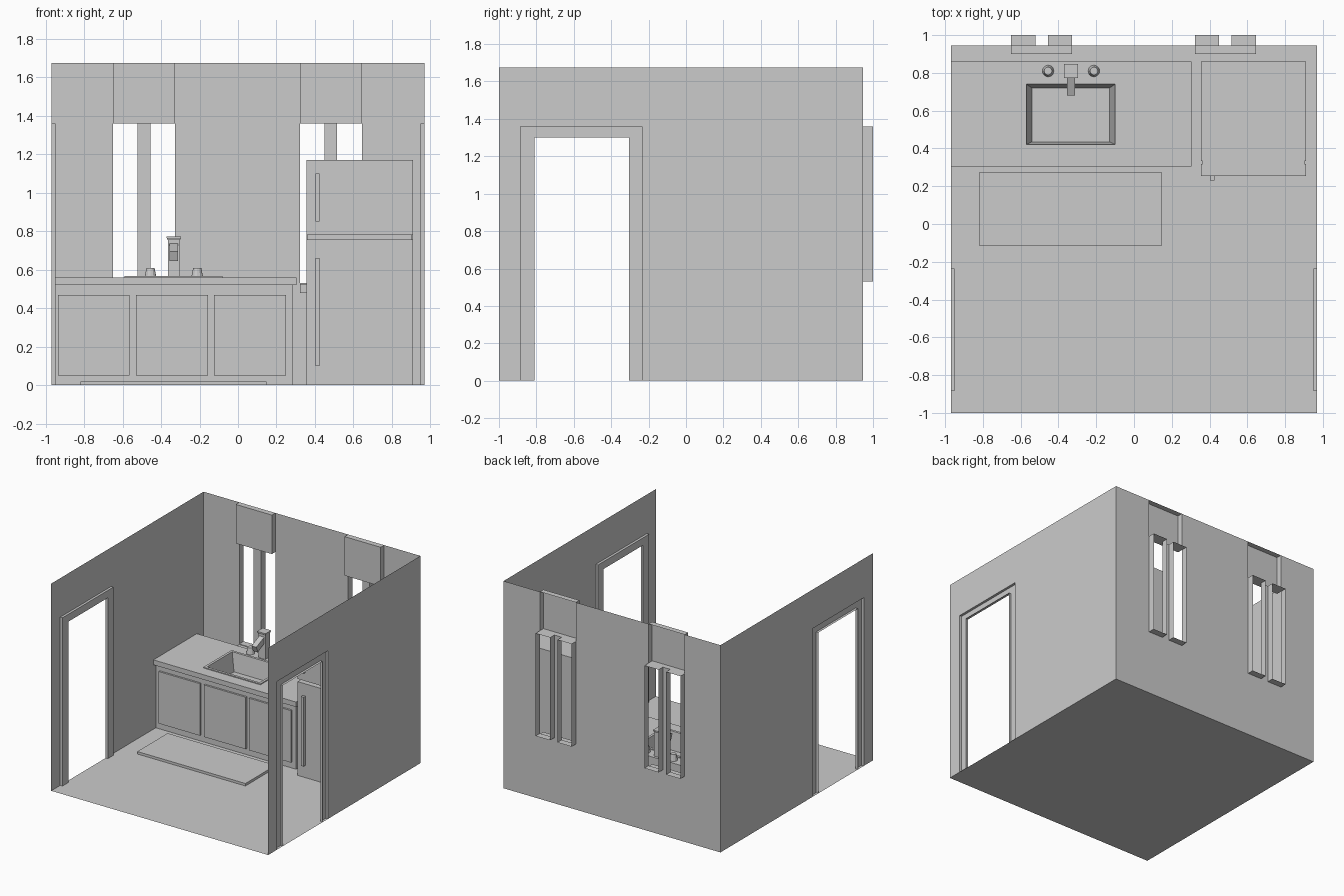
import bpy, bmesh, math

if "Cube" in bpy.data.objects:
    bpy.data.objects.remove(bpy.data.objects["Cube"])

X, YF, YB, H = 0.97, -1.0, 0.945, 1.675   # room limits


def finish(name, bm, recalc=True):
    bmesh.ops.remove_doubles(bm, verts=bm.verts, dist=1e-5)
    if recalc:
        bmesh.ops.recalc_face_normals(bm, faces=bm.faces)
    me = bpy.data.meshes.new(name)
    bm.to_mesh(me)
    bm.free()
    ob = bpy.data.objects.new(name, me)
    bpy.context.collection.objects.link(ob)
    return ob


def loft(name, loops, closed=True, cap_start=False, cap_end=False, ring=False):
    """Skin a series of point loops with quads."""
    bm = bmesh.new()
    vs = [[bm.verts.new(p) for p in lp] for lp in loops]
    n = len(vs[0])
    pairs = list(zip(vs, vs[1:])) + ([(vs[-1], vs[0])] if ring else [])
    for a, b in pairs:
        for i in range(n if closed else n - 1):
            j = (i + 1) % n
            bm.faces.new((a[i], a[j], b[j], b[i]))
    if cap_start:
        bm.faces.new(vs[0][::-1])
    if cap_end:
        bm.faces.new(vs[-1])
    return finish(name, bm)


def rect_z(x0, x1, y0, y1, z):
    return [(x0, y0, z), (x1, y0, z), (x1, y1, z), (x0, y1, z)]


def rect_y(x0, x1, z0, z1, y):
    return [(x0, y, z0), (x1, y, z0), (x1, y, z1), (x0, y, z1)]


def box(name, x0, x1, y0, y1, z0, z1):
    return loft(name, [rect_z(x0, x1, y0, y1, z0), rect_z(x0, x1, y0, y1, z1)],
                cap_start=True, cap_end=True)


def wall(name, us, vs, holes, place):
    """Thin sheet wall on a grid, leaving out the cells listed in holes."""
    bm = bmesh.new()
    for i in range(len(us) - 1):
        for j in range(len(vs) - 1):
            if (i, j) not in holes:
                q = [(us[i], vs[j]), (us[i + 1], vs[j]),
                     (us[i + 1], vs[j + 1]), (us[i], vs[j + 1])]
                bm.faces.new([bm.verts.new(place(u, v)) for u, v in q])
    return finish(name, bm, recalc=False)


# floor sheet and back wall with window openings
wall("floor", [-X, X], [YF, YB], [], lambda u, v: (u, v, 0))
wall("back_wall",
     [-X, -0.65, -0.522, -0.455, -0.328, 0.323, 0.45, 0.515, 0.645, X],
     [0, 0.53, 1.36, H],
     [(1, 1), (3, 1), (5, 1), (7, 1)] + [(i, 2) for i in (1, 2, 3, 5, 6, 7)],
     lambda u, v: (u, YB, v))

# side walls with doorways and raised door frames
for s, side in ((-1, "left"), (1, "right")):
    wall(side + "_wall", [YF, -0.885, -0.235, YB], [0, 1.36, H], [(1, 0)],
         lambda u, v: (s * X, u, v))

    def arch(x, y0, y1, top):
        return [(s * x, y0, 0), (s * x, y0, top), (s * x, y1, top), (s * x, y1, 0)]
    outer, inner = (-0.885, -0.235, 1.36), (-0.81, -0.305, 1.30)
    loft(side + "_door_frame",
         [arch(X, *outer), arch(X - 0.02, *outer), arch(X - 0.02, *inner), arch(X, *inner)],
         closed=False)

# windows: two outward reveals each, a blind box above and a sill below
for side, a, b, c, d in (("left", -0.65, -0.522, -0.455, -0.328),
                         ("right", 0.323, 0.45, 0.515, 0.645)):
    for k, (x0, x1) in enumerate(((a, b), (c, d))):
        loft(f"{side}_window_reveal_{k + 1}",
             [rect_y(x0, x1, 0.53, 1.36, YB), rect_y(x0, x1, 0.53, 1.36, 1.0)])
    loft(side + "_blind", [rect_y(a, d, 1.36, H, YB), rect_y(a, d, 1.36, H, 0.90)],
         cap_end=True)
    box(side + "_sill", a, d, 0.90, YB, 0.48, 0.525)

# kitchen cabinet, doors and worktop with a sink cut-out
loft("cabinet", [rect_z(-X, 0.285, 0.335, 0.86, 0), rect_z(-X, 0.285, 0.335, 0.86, 0.52)],
     cap_start=True)
for k, (x0, x1) in enumerate(((-0.935, -0.565), (-0.53, -0.155), (-0.125, 0.25))):
    box(f"cabinet_door_{k + 1}", x0, x1, 0.32, 0.335, 0.05, 0.47)
top, cut = (-X, 0.305, 0.305, 0.86), (-0.57, -0.10, 0.42, 0.74)
loft("worktop", [rect_z(*top, 0.52), rect_z(*top, 0.56), rect_z(*cut, 0.56), rect_z(*cut, 0.52)],
     ring=True)

# sink rim and tapered basin
rim = (-0.59, -0.08, 0.40, 0.76)
loft("sink", [rect_z(*rim, 0.56), rect_z(*rim, 0.567), rect_z(*cut, 0.567),
              rect_z(-0.54, -0.13, 0.435, 0.72, 0.42)], cap_end=True)

# tap: column with flared cap, sloping spout, two knobs
loft("tap_column", [rect_z(-0.365, -0.302, 0.78, 0.84, 0.56),
                    rect_z(-0.365, -0.302, 0.78, 0.84, 0.755),
                    rect_z(-0.371, -0.296, 0.774, 0.846, 0.765),
                    rect_z(-0.371, -0.296, 0.774, 0.846, 0.772)],
     cap_start=True, cap_end=True)
loft("tap_spout", [rect_y(-0.355, -0.312, 0.69, 0.74, 0.785),
                   [(-0.355, 0.70, 0.645), (-0.312, 0.70, 0.645),
                    (-0.312, 0.68, 0.695), (-0.355, 0.68, 0.695)]],
     cap_start=True, cap_end=True)
for k, x in enumerate((-0.455, -0.212)):
    def circle(r, z):
        return [(x + r * math.cos(i * math.pi / 6), 0.81 + r * math.sin(i * math.pi / 6), z)
                for i in range(12)]
    loft(f"tap_knob_{k + 1}", [circle(0.031, 0.56), circle(0.021, 0.61)],
         cap_start=True, cap_end=True)

# refrigerator: body, inset seal, two doors with handles
box("fridge_body", 0.355, 0.91, 0.333, 0.86, 0, 1.17)
box("fridge_seal", 0.362, 0.903, 0.318, 0.333, 0.005, 1.165)
for part, z0, z1, h0, h1 in (("lower", 0, 0.758, 0.10, 0.66), ("upper", 0.78, 1.17, 0.85, 1.10)):
    box(f"fridge_{part}_door", 0.355, 0.91, 0.255, 0.318, z0, z1)
    box(f"fridge_{part}_handle", 0.402, 0.425, 0.23, 0.255, h0, h1)

# floor mat
box("mat", -0.82, 0.147, -0.115, 0.272, 0, 0.02)
